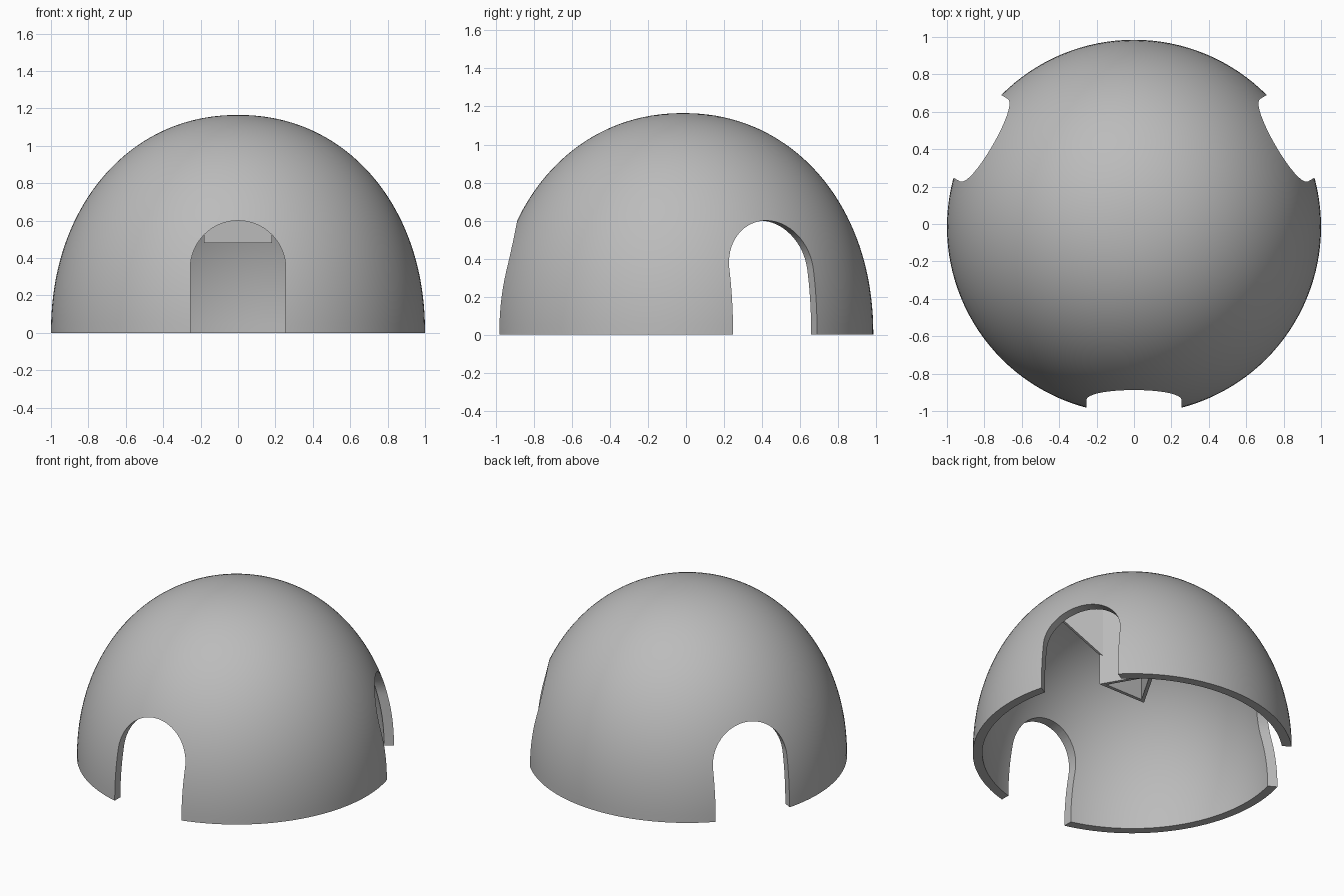
import bpy, bmesh, math
from mathutils import Matrix, Vector

cube = bpy.data.objects.get("Cube")
if cube:
    bpy.data.objects.remove(cube)

HEIGHT, THICK, POWER = 1.165, 0.06, 2.1      # dome shape
SHIFT = Vector((0, -0.015, 0))               # dome axis
DOORS = [math.radians(a) for a in (-90, 30, 150)]

gray = bpy.data.materials.new("plain gray")
gray.use_nodes = True
color = (0.5, 0.5, 0.5, 1)
gray.diffuse_color = color
gray.node_tree.nodes["Principled BSDF"].inputs["Base Color"].default_value = color


def make(name, bm):
    bmesh.ops.recalc_face_normals(bm, faces=bm.faces)
    bmesh.ops.translate(bm, verts=bm.verts, vec=SHIFT)
    mesh = bpy.data.meshes.new(name)
    bm.to_mesh(mesh)
    bm.free()
    mesh.materials.append(gray)
    obj = bpy.data.objects.new(name, mesh)
    bpy.context.collection.objects.link(obj)
    return obj


def prism(bm, points, offset):
    """Extrude a flat polygon along a vector."""
    face = bm.faces.new([bm.verts.new(p) for p in points])
    new = bmesh.ops.extrude_face_region(bm, geom=[face])["geom"]
    verts = [v for v in new if isinstance(v, bmesh.types.BMVert)]
    bmesh.ops.translate(bm, verts=verts, vec=offset)


def arc(radius, height, steps=40):
    """Rounded dome profile from the rim to the pole."""
    out = []
    for i in range(steps + 1):
        t = math.pi / 2 * i / steps
        c, s = max(math.cos(t), 0), math.sin(t)
        r = radius * c ** (2 / POWER) if i < steps else 0
        out.append(Vector((r, 0, height * s ** (2 / POWER))))
    return out


# Dome shell, spun from its outer and inner profile
bm = bmesh.new()
profile = arc(1, HEIGHT) + arc(1 - THICK, HEIGHT - THICK)[::-1]
verts = [bm.verts.new(p) for p in profile]
edges = [bm.edges.new(pair) for pair in zip(verts, verts[1:])
         if (pair[0].co - pair[1].co).length > 0 and pair[0].co.x + pair[1].co.x > 0]
edges.append(bm.edges.new((verts[-1], verts[0])))
bmesh.ops.spin(bm, geom=verts + edges, cent=(0, 0, 0), axis=(0, 0, 1),
               angle=2 * math.pi, steps=128, use_duplicate=False)
bmesh.ops.remove_doubles(bm, verts=bm.verts, dist=0.0005)
dome = make("dome_shell", bm)

# Arched doorways, cut through the shell three times
bm = bmesh.new()
HALF, SPRING = 0.255, 0.345
outline = [(-HALF, -0.2)]
outline += [(-HALF * math.cos(math.pi * i / 32), SPRING + HALF * math.sin(math.pi * i / 32))
            for i in range(33)]
outline += [(HALF, -0.2)]
for a in DOORS:
    turn = Matrix.Rotation(a, 3, 'Z')
    prism(bm, [turn @ Vector((0.5, u, z)) for u, z in outline], turn @ Vector((0.7, 0, 0)))
cutter = make("doorway_cutter", bm)
cutter.hide_render = True
cut = dome.modifiers.new("doorways", 'BOOLEAN')
cut.operation, cut.solver, cut.object = 'DIFFERENCE', 'EXACT', cutter
bpy.ops.object.select_all(action='DESELECT')
bpy.context.view_layer.objects.active = dome
dome.select_set(True)
bpy.ops.object.modifier_apply(modifier=cut.name)
bpy.data.objects.remove(cutter)
bpy.ops.object.shade_smooth_by_angle(angle=math.radians(30))

# Hollow three-sided column hanging from the dome
CORNERS = [a + math.pi / 3 for a in DOORS]
bm = bmesh.new()
rings = []
for r, z in ((0.21, 0.48), (0.21, 1.1), (0.165, 1.1), (0.165, 0.48)):
    rings.append([bm.verts.new((r * math.cos(a), r * math.sin(a), z)) for a in CORNERS])
for low, high in zip(rings, rings[1:] + rings[:1]):
    for i in range(3):
        j = (i + 1) % 3
        bm.faces.new((low[i], low[j], high[j], high[i]))
make("hanging_column", bm)

# Sloping fins from the column corners to the dome
FIN = ((0.19, 0.68), (0.52, 0.985), (0.36, 1.06), (0.19, 1.1))
for n, a in enumerate(CORNERS):
    bm = bmesh.new()
    turn = Matrix.Rotation(a, 3, 'Z')
    prism(bm, [turn @ Vector((r, -0.012, z)) for r, z in FIN], turn @ Vector((0, 0.024, 0)))
    make(f"support_fin_{n + 1}", bm)
